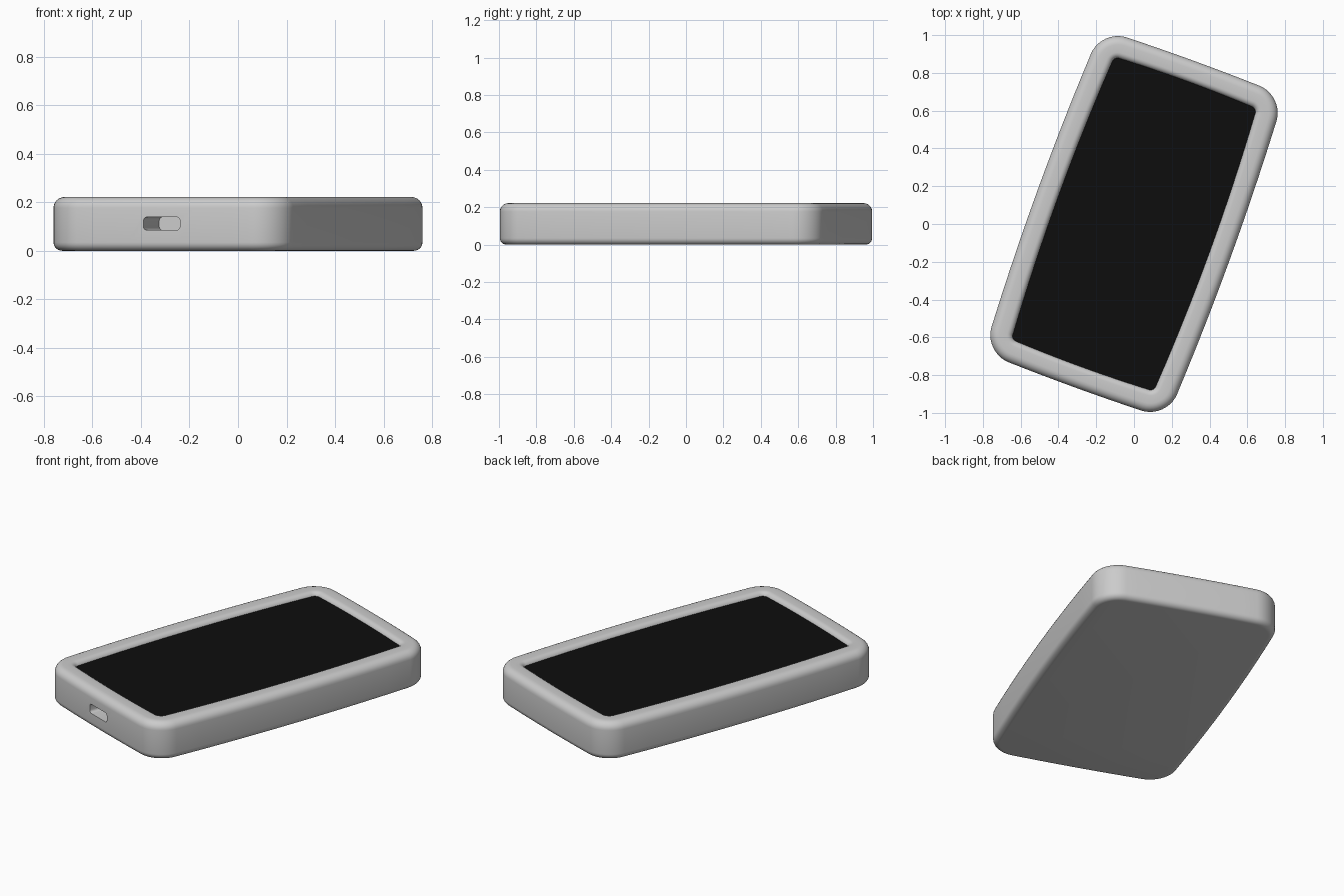
import bpy, bmesh, math
from mathutils import Matrix

if "Cube" in bpy.data.objects:
    bpy.data.objects.remove(bpy.data.objects["Cube"])

TURN = Matrix.Rotation(math.radians(-20), 4, 'Z')


def outline(hx, hy, r, bow_x=0.0, bow_y=0.0, arc=10, edge=10):
    """Rounded rectangle whose sides bulge slightly outward."""
    pts = []
    for k in range(4):
        sx, sy = ((1, 1), (-1, 1), (-1, -1), (1, -1))[k]
        for i in range(arc + 1):
            a = math.pi / 2 * (k + i / arc)
            pts.append((sx * (hx - r) + r * math.cos(a), sy * (hy - r) + r * math.sin(a)))
    full, n = [], len(pts)
    for i, p in enumerate(pts):
        q = pts[(i + 1) % n]
        steps = edge if i % (arc + 1) == arc else 1
        full += [(p[0] + (q[0] - p[0]) * s / steps, p[1] + (q[1] - p[1]) * s / steps)
                 for s in range(steps)]
    return [(x + bow_x * x / hx * (1 - (y / hy) ** 2),
             y + bow_y * y / hy * (1 - (x / hx) ** 2)) for x, y in full]


def loft(name, rings, matrix):
    """Skin a stack of point rings and cap both ends."""
    bm = bmesh.new()
    loops = [[bm.verts.new(p) for p in ring] for ring in rings]
    for a, b in zip(loops, loops[1:]):
        for i in range(len(a)):
            j = (i + 1) % len(a)
            bm.faces.new((a[i], a[j], b[j], b[i]))
    bm.faces.new(loops[0][::-1])
    bm.faces.new(loops[-1])
    bmesh.ops.recalc_face_normals(bm, faces=bm.faces)
    mesh = bpy.data.meshes.new(name)
    bm.to_mesh(mesh)
    bm.free()
    mesh.transform(matrix)
    ob = bpy.data.objects.new(name, mesh)
    bpy.context.collection.objects.link(ob)
    return ob


def shell_ring(d, z):
    """Case outline inset by d at height z."""
    pts = outline(0.515 - d, 0.91 - d, max(0.14 - d, 0.015), 0.026, 0.01)
    return [(x, y, z) for x, y in pts]


def smooth(ob):
    bpy.ops.object.select_all(action='DESELECT')
    ob.select_set(True)
    bpy.context.view_layer.objects.active = ob
    bpy.ops.object.shade_smooth_by_angle(angle=math.radians(35))


# Case cross-section: rounded bottom, rounded top, rim rolling down to the screen
def quarter(cd, cz, r, a0, a1, n=6):
    return [(cd + r * math.cos(math.radians(a0 + (a1 - a0) * i / n)),
             cz + r * math.sin(math.radians(a0 + (a1 - a0) * i / n))) for i in range(n + 1)]


profile = quarter(0.035, 0.035, 0.035, 270, 180)
profile += quarter(0.045, 0.177, 0.045, 180, 90)
profile += quarter(0.085, 0.192, 0.03, 90, 0)
case = loft("case", [shell_ring(d, z) for d, z in profile], TURN)

# Charging port pocket in the front end
slot = outline(0.08, 0.027, 0.015, arc=5, edge=1)
cutter = loft("port_cutter", [[(x, y, z + 0.112) for x, z in slot] for y in (-1.0, -0.73)], TURN)
cutter.hide_render = True
cut = case.modifiers.new("port", 'BOOLEAN')
cut.operation = 'DIFFERENCE'
cut.solver = 'EXACT'
cut.object = cutter
bpy.context.view_layer.objects.active = case
bpy.ops.object.modifier_apply(modifier=cut.name)
bpy.data.objects.remove(cutter)
smooth(case)

# Black screen
screen = loft("screen", [shell_ring(0.112, 0.186), shell_ring(0.112, 0.2)], TURN)
black = bpy.data.materials.new("screen_black")
black.diffuse_color = (0.004, 0.004, 0.004, 1)
black.use_nodes = True
black.node_tree.nodes["Principled BSDF"].inputs["Base Color"].default_value = black.diffuse_color
screen.data.materials.append(black)
smooth(screen)
